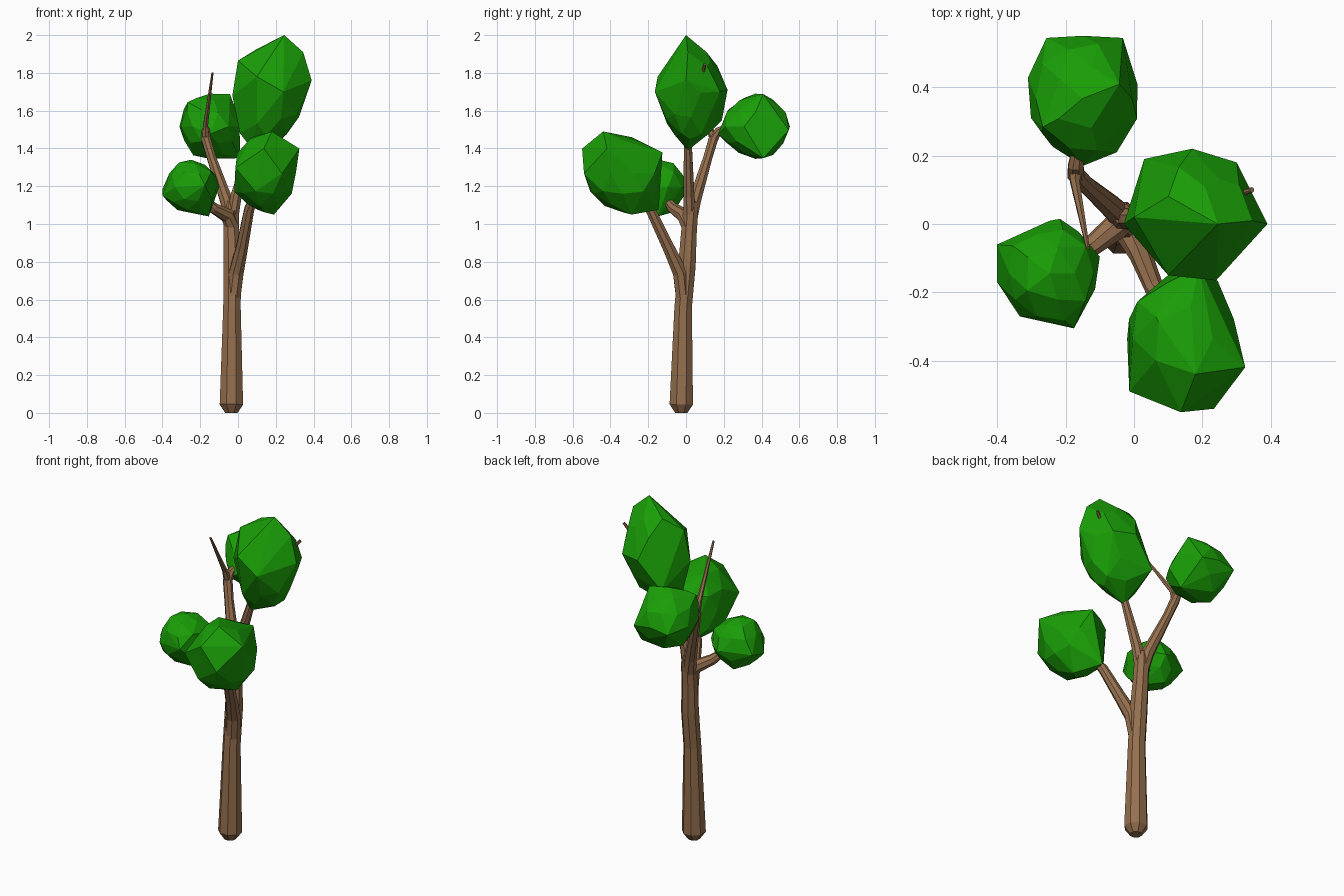
import bpy
import bmesh
import math
import random
from mathutils import Vector

if "Cube" in bpy.data.objects:
    bpy.data.objects.remove(bpy.data.objects["Cube"], do_unlink=True)


def make_material(name, colour):
    material = bpy.data.materials.new(name)
    material.use_nodes = True
    material.diffuse_color = colour
    shader = next(n for n in material.node_tree.nodes if n.type == "BSDF_PRINCIPLED")
    shader.inputs["Base Color"].default_value = colour
    shader.inputs["Roughness"].default_value = 0.9
    return material


bark = make_material("bark brown", (0.3, 0.16, 0.077, 1))
leaf = make_material("leaf green", (0.01, 0.34, 0.002, 1))


def finish(name, bm, material):
    bmesh.ops.recalc_face_normals(bm, faces=bm.faces[:])
    mesh = bpy.data.meshes.new(name)
    bm.to_mesh(mesh)
    bm.free()
    mesh.materials.append(material)
    obj = bpy.data.objects.new(name, mesh)
    bpy.context.collection.objects.link(obj)
    return obj


def limb(name, path, sides=8):
    """Tapered faceted tube through (x, y, z, radius) stations."""
    bm = bmesh.new()
    points = [Vector(p[:3]) for p in path]
    rings = []
    for i, (point, station) in enumerate(zip(points, path)):
        along = points[min(i + 1, len(points) - 1)] - points[max(i - 1, 0)]
        along.normalize()
        across = Vector((1, 0, 0))
        across = (across - along * across.dot(along)).normalized()
        other = along.cross(across)
        ring = []
        for k in range(sides):
            a = math.tau * (k + 0.5) / sides
            offset = across * math.cos(a) + other * math.sin(a)
            ring.append(bm.verts.new(point + offset * station[3]))
        rings.append(ring)
    for low, high in zip(rings, rings[1:]):
        for k in range(sides):
            n = (k + 1) % sides
            bm.faces.new((low[k], low[n], high[n], high[k]))
    bm.faces.new(rings[0][::-1])
    bm.faces.new(rings[-1])
    return finish(name, bm, bark)


def foliage(name, low, high, corners, seed, core=1.0):
    """Faceted leaf clump: hull of a rough ellipsoid and its corners, fitted to its bounds."""
    rng = random.Random(seed)
    low, high = Vector(low), Vector(high)
    centre, radii = (low + high) / 2, (high - low) / 2 * core
    bm = bmesh.new()
    bmesh.ops.create_icosphere(bm, subdivisions=2, radius=1)
    cloud = [v.co * rng.uniform(0.9, 1.03) for v in bm.verts]
    bm.clear()
    for p in cloud:
        bm.verts.new(centre + p * radii)
    for c in corners:
        bm.verts.new(c)
    hull = bmesh.ops.convex_hull(bm, input=bm.verts[:])
    inside = {g for g in hull["geom_interior"] if isinstance(g, bmesh.types.BMVert)}
    bmesh.ops.delete(bm, geom=list(inside), context="VERTS")
    for axis in range(3):
        values = [v.co[axis] for v in bm.verts]
        start, span = min(values), max(values) - min(values)
        for v in bm.verts:
            v.co[axis] = low[axis] + (v.co[axis] - start) / span * (high[axis] - low[axis])
    # Merge nearly flat neighbours into broader facets
    bmesh.ops.dissolve_limit(bm, angle_limit=math.radians(9),
                             verts=bm.verts[:], edges=bm.edges[:])
    return finish(name, bm, leaf)


# Trunk with a chamfered foot
limb("trunk", [(-.035, -.025, 0, .035), (-.035, -.025, .045, .067),
               (-.032, -.015, .56, .05), (-.03, .005, .78, .05),
               (-.035, .015, .95, .045), (-.035, .025, 1.07, .043),
               (-.035, .03, 1.12, .03)])

# Branches leading into the clumps
limb("front_branch", [(-.03, -.01, .56, .04), (-.01, -.03, .74, .042),
                      (.02, -.09, .87, .034), (.06, -.19, 1.08, .028),
                      (.13, -.3, 1.25, .012)])
limb("top_branch", [(-.035, .02, 1, .035), (-.01, .015, 1.15, .032),
                    (.08, .01, 1.43, .022), (.2, .05, 1.65, .015),
                    (.345, .1, 1.845, .008)])
limb("back_branch", [(-.035, .02, 1, .038), (-.06, .045, 1.12, .036),
                     (-.14, .115, 1.35, .026), (-.17, .145, 1.45, .027),
                     (-.17, .17, 1.49, .024), (-.16, .26, 1.53, .012)])
limb("side_branch", [(-.03, .015, .98, .038), (-.055, -.01, 1.045, .04),
                     (-.13, -.07, 1.085, .03), (-.22, -.13, 1.17, .012)])
limb("bare_twig", [(-.17, .15, 1.44, .024), (-.172, .12, 1.52, .015),
                   (-.135, -.07, 1.8, .006)], sides=6)

# Leaf clumps
foliage("top_foliage", (-.03, -.165, 1.39), (.39, .22, 2),
        [(.245, 0, 2), (.345, .01, 1.91), (.39, 0, 1.76), (.31, 0, 1.57),
         (.23, .02, 1.45), (.08, .01, 1.39), (.01, .02, 1.48),
         (-.03, 0, 1.68), (0, .02, 1.865), (.17, .22, 1.71),
         (.25, .13, 1.86), (.03, .19, 1.55), (.3, .18, 1.7),
         (.24, -.165, 1.7), (.1, -.15, 1.78), (.1, -.1, 1.53)],
        seed=3, core=.87)
foliage("front_foliage", (-.02, -.55, 1.05), (.325, -.125, 1.49),
        [(.19, -.44, 1.49), (.325, -.42, 1.4), (.15, -.55, 1.4),
         (.24, -.54, 1.27), (.2, -.13, 1.38), (.12, -.15, 1.08),
         (.2, -.29, 1.055), (.01, -.49, 1.3), (.09, -.29, 1.46)],
        seed=5, core=.94)
foliage("side_foliage", (-.4, -.305, 1.04), (-.1, .015, 1.34),
        [(-.4, -.06, 1.18), (-.18, -.305, 1.2), (-.22, .015, 1.18),
         (-.16, -.15, 1.04), (-.4, -.17, 1.15)], seed=8, core=.98)
foliage("back_foliage", (-.31, .17, 1.345), (.01, .55, 1.69),
        [(-.15, .17, 1.48), (-.25, .53, 1.5), (-.04, .53, 1.5),
         (-.05, .4, 1.68), (0, .4, 1.36), (-.26, .28, 1.64)],
        seed=12, core=.97)
